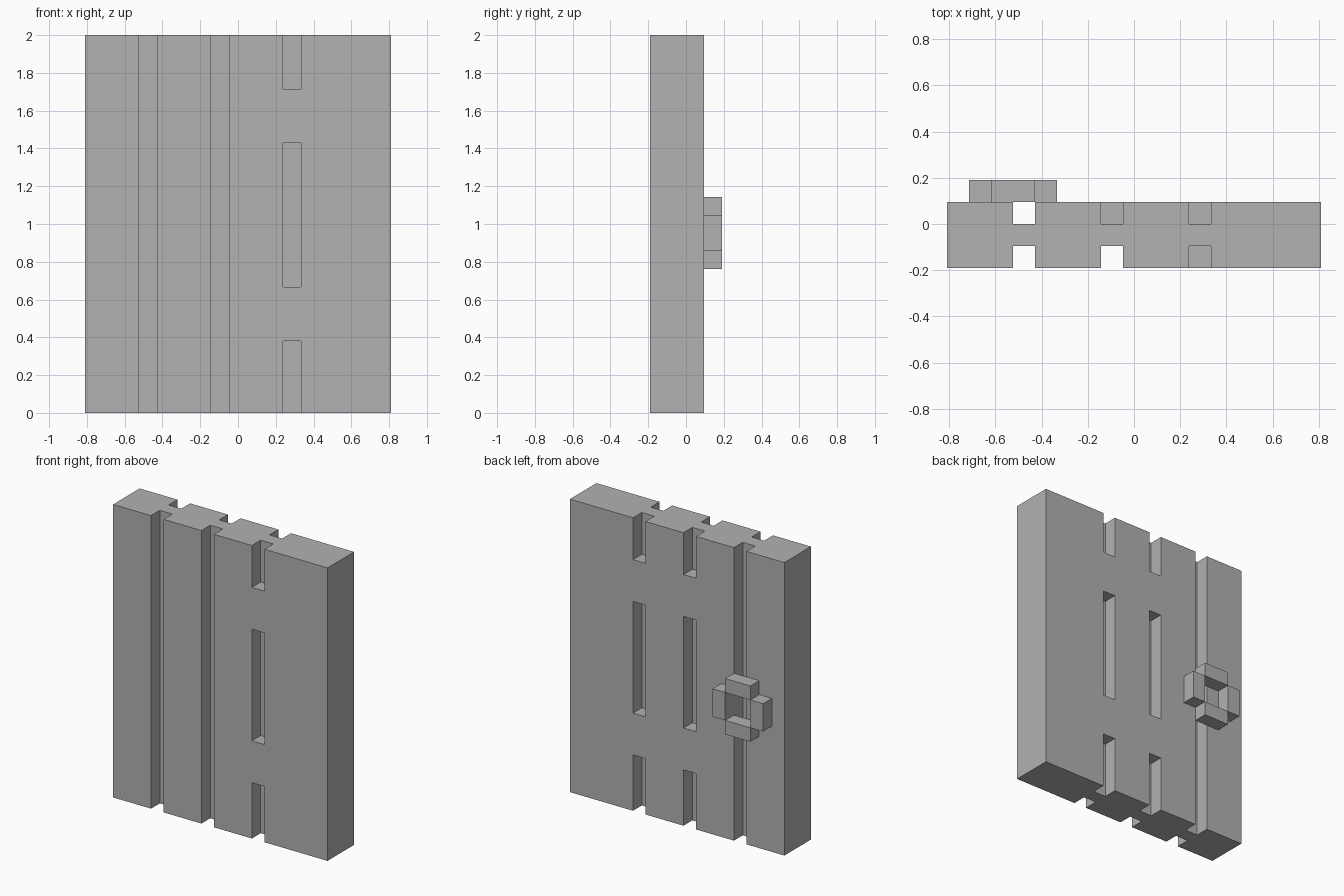
import bpy
import bmesh
from mathutils import Matrix, Vector

cube = bpy.data.objects.get("Cube")
if cube:
    bpy.data.objects.remove(cube, do_unlink=True)

U = 2 / 21  # one grid step: the panel is 21 steps tall

grey = bpy.data.materials.new("mid grey")
grey.use_nodes = True
grey.diffuse_color = (0.445, 0.445, 0.445, 1)
grey.node_tree.nodes["Principled BSDF"].inputs["Base Color"].default_value = grey.diffuse_color


def boxes(name, spans):
    """One object from boxes given as ((x0, x1), (y0, y1), (z0, z1)) in grid steps."""
    bm = bmesh.new()
    for span in spans:
        centre = Vector([(a + b) / 2 * U for a, b in span])
        size = Vector([(b - a) * U for a, b in span])
        bmesh.ops.create_cube(bm, size=1, matrix=Matrix.Translation(centre) @ Matrix.Diagonal(size).to_4x4())
    mesh = bpy.data.meshes.new(name)
    bm.to_mesh(mesh)
    bm.free()
    mesh.materials.append(grey)
    obj = bpy.data.objects.new(name, mesh)
    bpy.context.collection.objects.link(obj)
    return obj


# Solid panel
panel = boxes("door_panel", [((-8.5, 8.5), (-2, 1), (0, 21))])

# Grooves between the planks: full height, or interrupted by two crossbars
full = [(-1, 22)]
barred = [(-1, 4), (7, 15), (18, 22)]
front, back = (-3, -1), (0, 2)
layout = [
    (-5.5, front, full), (-1.5, front, full), (2.5, front, barred),
    (-5.5, back, full), (-1.5, back, barred), (2.5, back, barred),
]
cutter = boxes("groove_cutter", [((x, x + 1), y, z) for x, y, runs in layout for z in runs])
cutter.hide_render = True

# Carve the grooves and drop the cutter
carve = panel.modifiers.new("grooves", 'BOOLEAN')
carve.operation = 'DIFFERENCE'
carve.solver = 'EXACT'
carve.object = cutter
bpy.context.view_layer.update()
carved = bpy.data.meshes.new_from_object(panel.evaluated_get(bpy.context.evaluated_depsgraph_get()))
panel.modifiers.clear()
panel.data = carved
bpy.data.objects.remove(cutter, do_unlink=True)

# Ring handle on the back: four bars around an open centre
depth = (1, 2)
boxes("handle_top", [((-6.5, -4.5), depth, (11, 12))])
boxes("handle_bottom", [((-6.5, -4.5), depth, (8, 9))])
boxes("handle_left", [((-4.5, -3.5), depth, (9, 11))])
boxes("handle_right", [((-7.5, -6.5), depth, (9, 11))])
